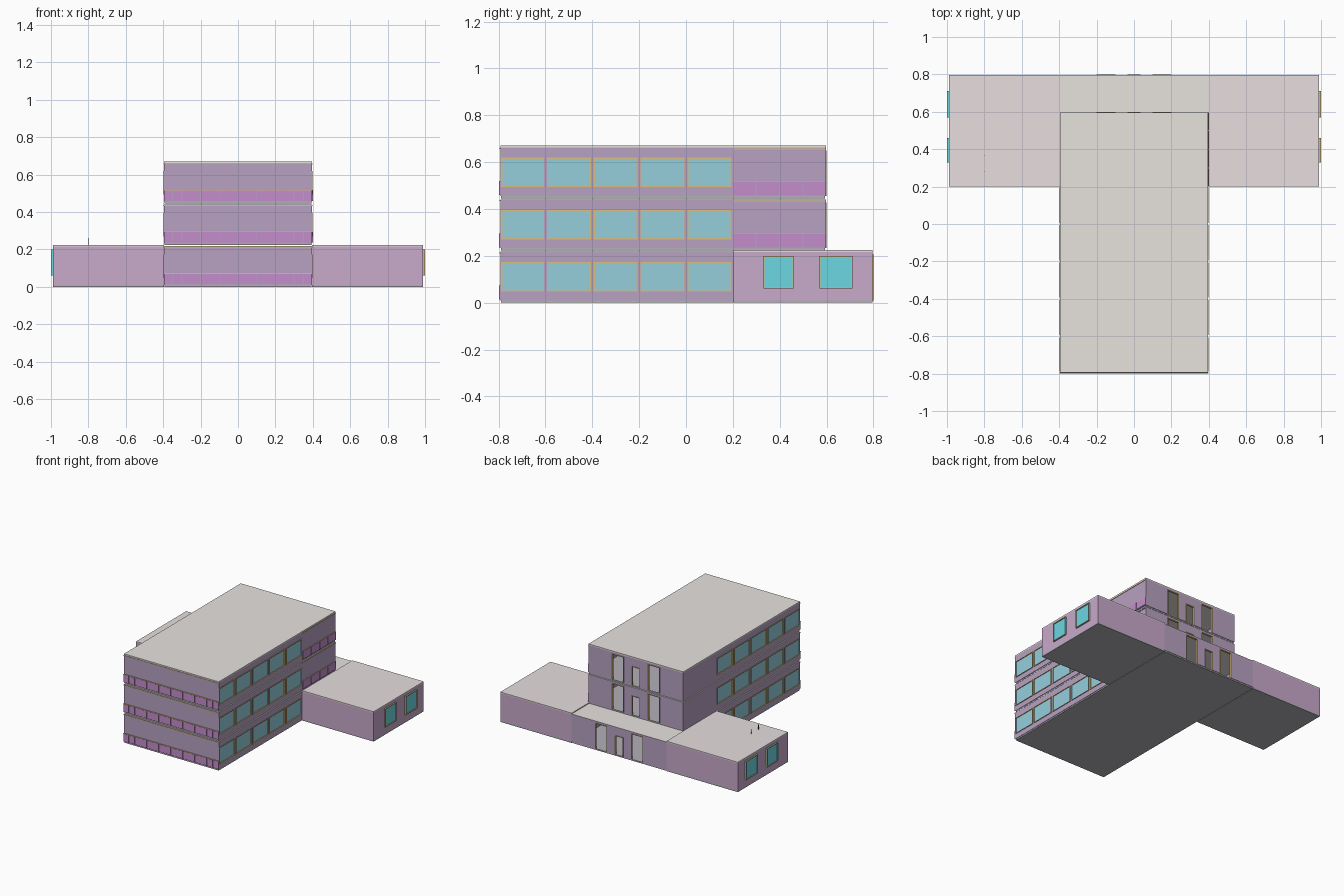
import bpy, bmesh

if "Cube" in bpy.data.objects:
    bpy.data.objects.remove(bpy.data.objects["Cube"])


def mat(name, c):
    m = bpy.data.materials.new(name)
    m.diffuse_color = (*c, 1)
    m.use_nodes = True
    m.node_tree.nodes["Principled BSDF"].inputs["Base Color"].default_value = m.diffuse_color
    return m


WALL = mat("purple wall", (0.48, 0.36, 0.54))
WING = mat("light purple wall", (0.58, 0.40, 0.60))
BAND = mat("magenta panel", (0.55, 0.27, 0.60))
GLASS = mat("blue glass", (0.30, 0.62, 0.72))
CYAN = mat("cyan glass", (0.15, 0.68, 0.75))
GOLD = mat("gold frame", (0.70, 0.52, 0.22))
ROOF = mat("beige roof", (0.80, 0.77, 0.74))
PINK = mat("pink roof", (0.80, 0.73, 0.74))
FLOOR = mat("grey floor", (0.45, 0.43, 0.48))
DARK = mat("dark metal", (0.08, 0.07, 0.09))


def boxes(name, material, specs):
    """One object made of boxes, each given as (x0, x1, y0, y1, z0, z1)."""
    bm = bmesh.new()
    for x0, x1, y0, y1, z0, z1 in specs:
        r = bmesh.ops.create_cube(bm, size=1)
        for v in r["verts"]:
            v.co = (x0 + (v.co.x + .5) * (x1 - x0),
                    y0 + (v.co.y + .5) * (y1 - y0),
                    z0 + (v.co.z + .5) * (z1 - z0))
    me = bpy.data.meshes.new(name)
    bm.to_mesh(me)
    bm.free()
    me.materials.append(material)
    ob = bpy.data.objects.new(name, me)
    bpy.context.collection.objects.link(ob)
    return ob


def frame(x0, x1, y0, y1, z0, z1, t=.005):
    """Four bars around a window lying in the y-z plane."""
    return [(x0, x1, y0, y0 + t, z0, z1), (x0, x1, y1 - t, y1, z0, z1),
            (x0, x1, y0 + t, y1 - t, z0, z0 + t), (x0, x1, y0 + t, y1 - t, z1 - t, z1)]


def side(s, a, b):
    """x range from a to b, on the right (s=1) or left (s=-1)."""
    return (a, b) if s > 0 else (-b, -a)


PITCH, T = 0.2225, 0.01
W, F, B = 0.395, -0.793, 0.597        # half width, front and back of tower

for k in range(3):
    z = k * PITCH
    n = f"floor_{k + 1}_"
    back = 0.797 if k == 0 else B
    lo, hi = z + .010, z + .217

    # floor slab and ceiling slab
    boxes(n + "slab", FLOOR, [(-W + .003, W - .003, F + .003, back - .003, z, lo)])
    boxes(n + "roof", ROOF, [(-W, W, F, back, hi, z + PITCH - (.004 if k < 2 else -.003))])

    # front wall above a projecting panel band
    boxes(n + "front_wall", WALL, [(-W, W, F, F + T, lo, hi)])
    edges = [-.398, -.35, -.3, -.2, -.1, 0, .1, .2, .3, .35, .398]
    boxes(n + "front_panels", BAND, [(a + .002, b - .002, F - .006, F, lo + .004, z + .070)
                                     for a, b in zip(edges, edges[1:])])
    boxes(n + "front_trim", GOLD, [(-.398, .398, F - .005, F, z + .070, z + .074),
                                   (-.398, .398, F - .003, F, hi - .006, hi - .002)])

    # side walls: sill, header and piers around five wide windows
    w0, w1 = z + .048, z + .174
    for s, word in ((1, "right_"), (-1, "left_")):
        x0, x1 = side(s, W - T, W)
        g0, g1 = side(s, W - .006, W - .002)
        f0, f1 = side(s, W - .004, W + .004)
        walls = [(x0, x1, F, .2, lo, w0), (x0, x1, F, .2, w1, hi)]
        panes, bars = [], []
        for i in range(5):
            y0 = max(-.8 + .2 * i + .006, F + .004)
            y1 = -.6 + .2 * i - .006
            panes.append((g0, g1, y0, y1, w0, w1))
            bars += frame(f0, f1, y0, y1, w0, w1)
            walls.append((x0, x1, y1, y1 + .012, w0, w1))
        # plain rear part of the side
        if k:
            walls.append((x0, x1, .2, B, lo, hi))
        boxes(n + word + "wall", WALL, walls)
        boxes(n + word + "glass", GLASS, panes)
        boxes(n + word + "window_frames", GOLD, bars)

    # panel band on the rear part of the right side
    if k:
        boxes(n + "side_panels", BAND, [(W, W + .005, .2 + .1 * i + .002, .3 + .1 * i - .003,
                                        lo + .004, z + .072) for i in range(4)])
        boxes(n + "side_trim", GOLD, [(W, W + .004, .2, B, z + .072, z + .075),
                                      (W, W + .003, .2, B, hi - .008, hi - .004)])

    # back wall with two tall openings and a doorway
    y0, y1 = back - T, back
    boxes(n + "back_wall", WALL,
          [(s0, s1, y0, y1, lo, hi) for s0, s1 in
           ((-W, -.2), (-.1, -.035), (.035, .1), (.2, W))] +
          [(-.035, .035, y0, y1, z + .155, hi),
           (-.2, -.1, y0, y1, hi - .012, hi), (.1, .2, y0, y1, hi - .012, hi)])
    jambs = []
    for a, b, t in ((-.2, -.1, hi - .012), (-.035, .035, z + .155), (.1, .2, hi - .012)):
        jambs += [(a, a + .004, y0 - .002, y1 + .003, lo, t),
                  (b - .004, b, y0 - .002, y1 + .003, lo, t),
                  (a, b, y0 - .002, y1 + .003, t - .004, t)]
    boxes(n + "back_door_frames", GOLD, jambs)

# single storey wings, mirrored left and right
for s, word in ((1, "right_wing_"), (-1, "left_wing_")):
    xa, xb = side(s, W, .99)
    e0, e1 = side(s, .98, .99)
    p0, p1 = side(s, .988, .994)
    f0, f1 = side(s, .986, 1.0)
    i0, i1 = side(s, W - T, W)
    wins = ((.33, .46), (.57, .71))
    boxes(word + "slab", FLOOR, [(xa, xb, .2, .797, 0, .010)])
    boxes(word + "roof", PINK, [(xa, xb, .2, .797, .217, .225)])
    boxes(word + "walls", WING, [(xa, xb, .2, .21, .01, .217), (xa, xb, .787, .797, .01, .217),
                                 (e0, e1, .21, .787, .01, .217)])
    boxes(word + "inner_wall", WALL, [(i0, i1, .2, .787, .01, .217)])
    boxes(word + "glass", CYAN, [(p0, p1, a, b, .06, .2) for a, b in wins])
    boxes(word + "window_frames", GOLD,
          [q for a, b in wins for q in frame(f0, f1, a, b, .06, .2)])

# two thin roof pipes on the left wing
boxes("roof_pipes", DARK, [(-.802, -.798, y - .002, y + .002, .22, .26) for y in (.28, .365)])
